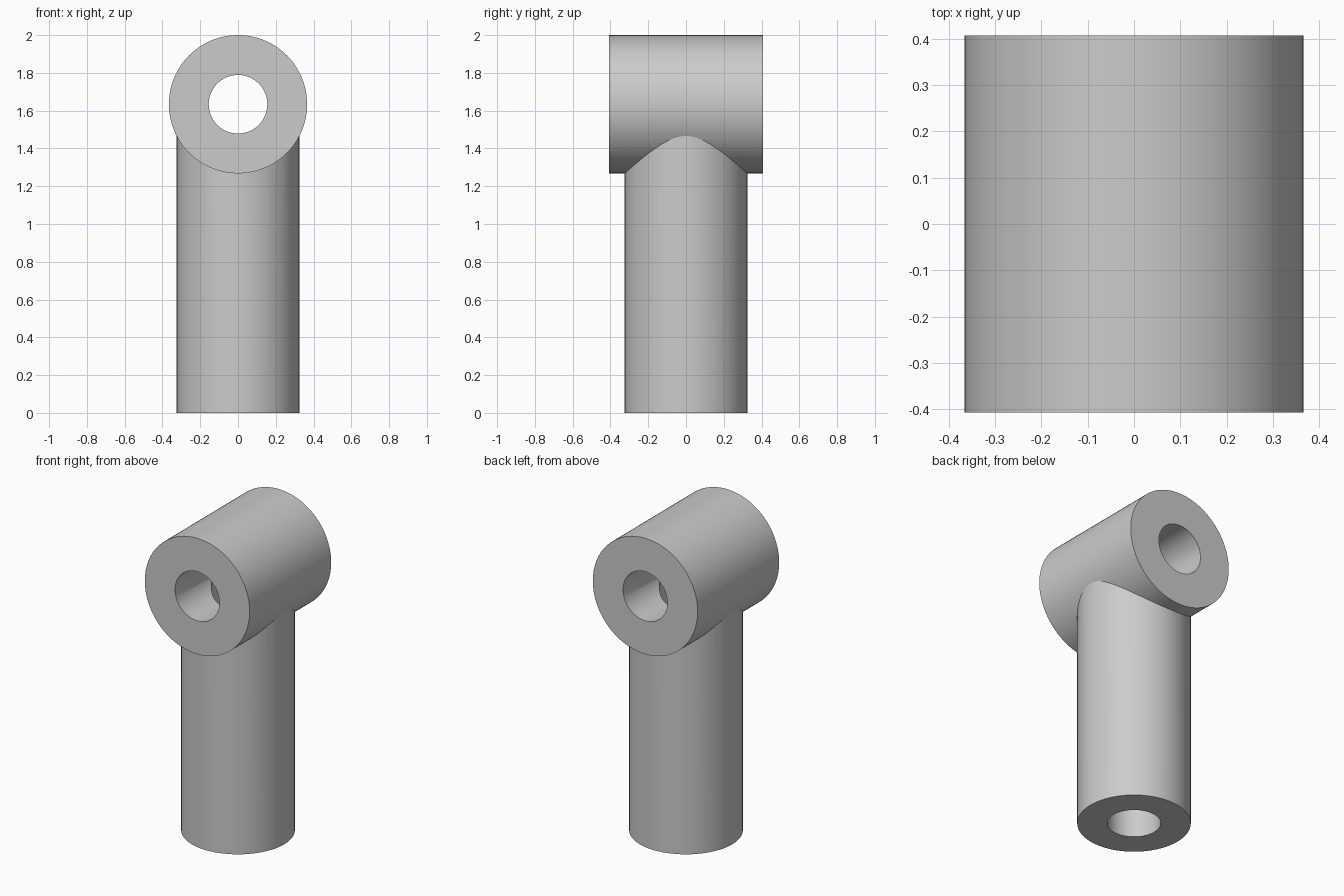
import bpy
import math

cube = bpy.data.objects.get("Cube")
if cube:
    bpy.data.objects.remove(cube, do_unlink=True)

AXIS_Z = 1.634            # height of the cross barrel's axis
HEAD_R, HEAD_LEN = 0.366, 0.814
STEM_R = 0.325
BORE_R = 0.155

grey = bpy.data.materials.new("plain grey")
grey.use_nodes = True
colour = (0.6, 0.6, 0.6, 1)
grey.diffuse_color = colour
grey.node_tree.nodes["Principled BSDF"].inputs["Base Color"].default_value = colour


def cylinder(name, radius, length, z, lying=False):
    """Cylinder centred at height z, upright or lying along y."""
    bpy.ops.mesh.primitive_cylinder_add(
        vertices=96, radius=radius, depth=length, location=(0, 0, z),
        rotation=(math.pi / 2 if lying else 0, 0, 0))
    obj = bpy.context.object
    obj.name = name
    obj.data.materials.append(grey)
    return obj


def combine(target, tool, operation):
    """Apply a boolean and discard the tool."""
    mod = target.modifiers.new(operation.lower(), 'BOOLEAN')
    mod.operation = operation
    mod.solver = 'EXACT'
    mod.object = tool
    bpy.context.view_layer.objects.active = target
    bpy.ops.object.modifier_apply(modifier=mod.name)
    bpy.data.objects.remove(tool, do_unlink=True)


# Cross barrel with the upright stem fused into it
body = cylinder("tee_joint", HEAD_R, HEAD_LEN, AXIS_Z, lying=True)
combine(body, cylinder("stem", STEM_R, AXIS_Z, AXIS_Z / 2), 'UNION')

# Bore through the barrel, and bore up the stem to meet it
combine(body, cylinder("barrel_bore", BORE_R, HEAD_LEN + 0.2, AXIS_Z, lying=True),
        'DIFFERENCE')
combine(body, cylinder("stem_bore", BORE_R - 0.002, AXIS_Z + 0.1, (AXIS_Z - 0.1) / 2),
        'DIFFERENCE')

# Smooth walls, crisp rims
bpy.ops.object.select_all(action='DESELECT')
body.select_set(True)
bpy.context.view_layer.objects.active = body
bpy.ops.object.shade_smooth_by_angle(angle=math.radians(25))
